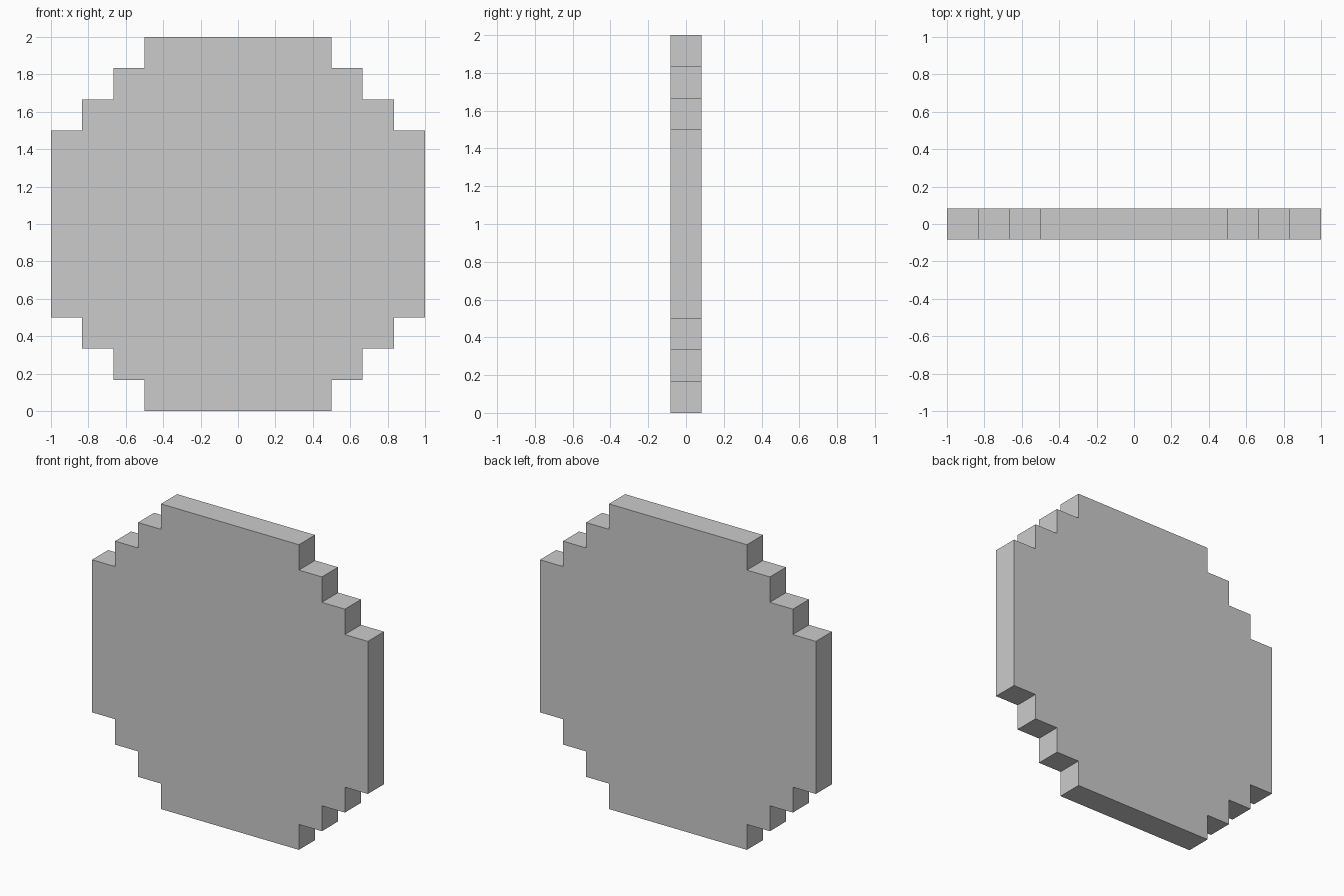
import bpy, bmesh

if "Cube" in bpy.data.objects:
    bpy.data.objects.remove(bpy.data.objects["Cube"])

U = 1 / 6          # one step of the pixelated outline
HALF_THICK = U / 2

# Upper-right staircase, in steps measured from the disc centre
quarter = [(6, 3), (5, 3), (5, 4), (4, 4), (4, 5), (3, 5), (3, 6)]

# Mirror the staircase into a full outline, counter-clockwise
right_top = quarter
left_top = [(-x, z) for x, z in reversed(quarter)]
left_bottom = [(-x, -z) for x, z in quarter]
right_bottom = [(x, -z) for x, z in reversed(quarter)]
outline = right_top + left_top + left_bottom + right_bottom

# Extrude the outline through the thickness
bm = bmesh.new()
face = bm.faces.new([bm.verts.new((x * U, -HALF_THICK, z * U + 1)) for x, z in outline])
result = bmesh.ops.extrude_face_region(bm, geom=[face])
new_verts = [g for g in result["geom"] if isinstance(g, bmesh.types.BMVert)]
bmesh.ops.translate(bm, verts=new_verts, vec=(0, 2 * HALF_THICK, 0))
bmesh.ops.recalc_face_normals(bm, faces=bm.faces[:])

mesh = bpy.data.meshes.new("stepped_disc")
bm.to_mesh(mesh)
bm.free()
disc = bpy.data.objects.new("stepped_disc", mesh)
bpy.context.collection.objects.link(disc)
